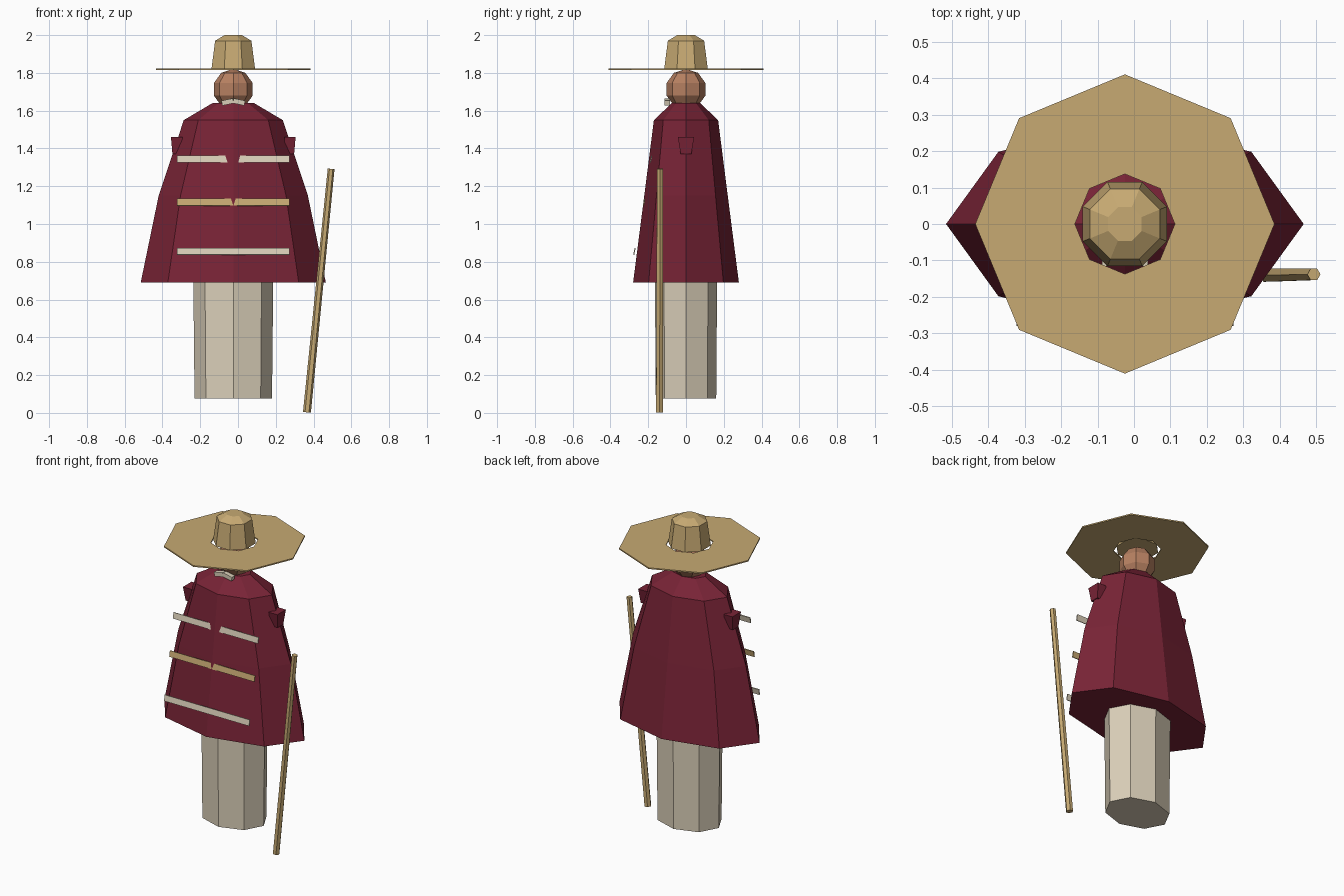
import bpy, bmesh, math
from mathutils import Vector, Matrix

old = bpy.data.objects.get("Cube")
if old:
    bpy.data.objects.remove(old, do_unlink=True)

CX = -0.025  # body axis


def material(name, r, g, b):
    m = bpy.data.materials.new(name)
    m.use_nodes = True
    m.diffuse_color = (r, g, b, 1)
    m.node_tree.nodes["Principled BSDF"].inputs["Base Color"].default_value = (r, g, b, 1)
    return m


crimson = material("crimson cloth", 0.19, 0.017, 0.037)
straw = material("straw", 0.57, 0.40, 0.17)
linen = material("linen", 0.70, 0.62, 0.48)
skin = material("skin", 0.47, 0.215, 0.12)


def finish(name, bm, mat):
    bmesh.ops.recalc_face_normals(bm, faces=bm.faces)
    mesh = bpy.data.meshes.new(name)
    bm.to_mesh(mesh)
    bm.free()
    mesh.materials.append(mat)
    obj = bpy.data.objects.new(name, mesh)
    bpy.context.scene.collection.objects.link(obj)
    return obj


def loft(name, rings, mat, turn=0.0, closed=False, sides=8):
    """Skin elliptical rings (z, rx, ry) into a faceted solid; closed makes a hoop."""
    bm = bmesh.new()
    loops = []
    for z, rx, ry in rings:
        angles = [math.tau * i / sides + turn for i in range(sides)]
        loops.append([bm.verts.new((CX + rx * math.cos(a), ry * math.sin(a), z)) for a in angles])
    pairs = list(zip(loops, loops[1:]))
    if closed:
        pairs.append((loops[-1], loops[0]))
    else:
        bm.faces.new(loops[0])
        bm.faces.new(loops[-1])
    for a, b in pairs:
        for i in range(sides):
            j = (i + 1) % sides
            bm.faces.new((a[i], a[j], b[j], b[i]))
    return finish(name, bm, mat)


def box(name, centre, size, mat, axis="X", angle=0.0):
    bm = bmesh.new()
    bmesh.ops.create_cube(bm, size=1)
    bm.transform(Matrix.Translation(centre) @ Matrix.Rotation(angle, 4, axis)
                 @ Matrix.Diagonal((*size, 1)))
    return finish(name, bm, mat)


# Clothing
loft("under_robe", [(0.075, 0.205, 0.16), (0.75, 0.212, 0.165)], linen)
loft("cloak", [(0.69, 0.49, 0.28), (1.15, 0.395, 0.221),
               (1.55, 0.262, 0.17), (1.64, 0.11, 0.075)], crimson)

# Sash bands, leaning with the cloak front
for name, z, y, mat in (("upper_band", 1.343, -0.185, linen),
                        ("middle_band", 1.115, -0.221, straw),
                        ("lower_band", 0.855, -0.273, linen)):
    box(name, (CX, y, z), (0.595, 0.006, 0.037), mat, "X", -0.2)

# Small tapered tabs on the shoulders
for side, s in (("left", 1), ("right", -1)):
    bm = bmesh.new()
    bmesh.ops.create_cube(bm, size=1)
    for v in bm.verts:
        top = v.co.z > 0
        v.co.y *= 0.086 if top else 0.056
        outer = 0.33 if top else 0.322
        v.co.x = CX + s * (outer if v.co.x > 0 else 0.27)
        v.co.z = 1.46 if top else 1.37
    finish(side + "_shoulder_tab", bm, crimson)

# Head and moustache
bm = bmesh.new()
bmesh.ops.create_uvsphere(bm, u_segments=8, v_segments=5, radius=0.108)
bm.transform(Matrix.Translation((CX, 0, 1.713)))
finish("head", bm, skin)
for side, s in (("left", 1), ("right", -1)):
    box(side + "_moustache", (CX + s * 0.03, -0.1, 1.646), (0.062, 0.03, 0.026),
        linen, "Y", s * 0.2)

# Hat
loft("hat_brim", [(1.815, 0.137, 0.137), (1.815, 0.41, 0.41),
                  (1.823, 0.41, 0.41), (1.823, 0.137, 0.137)], straw, closed=True)
loft("hat_crown", [(1.82, 0.125, 0.125), (1.97, 0.104, 0.104),
                   (2.0, 0.05, 0.05)], straw, turn=math.pi / 8)

# Walking staff between its two ends
foot, tip = Vector((0.365, -0.14, 0.003)), Vector((0.493, -0.138, 1.292))
span = tip - foot
bm = bmesh.new()
bmesh.ops.create_cone(bm, cap_ends=True, segments=6, radius1=0.021, radius2=0.018,
                      depth=span.length)
bm.transform(Matrix.Translation((foot + tip) / 2)
             @ span.to_track_quat("Z", "Y").to_matrix().to_4x4())
finish("staff", bm, straw)
